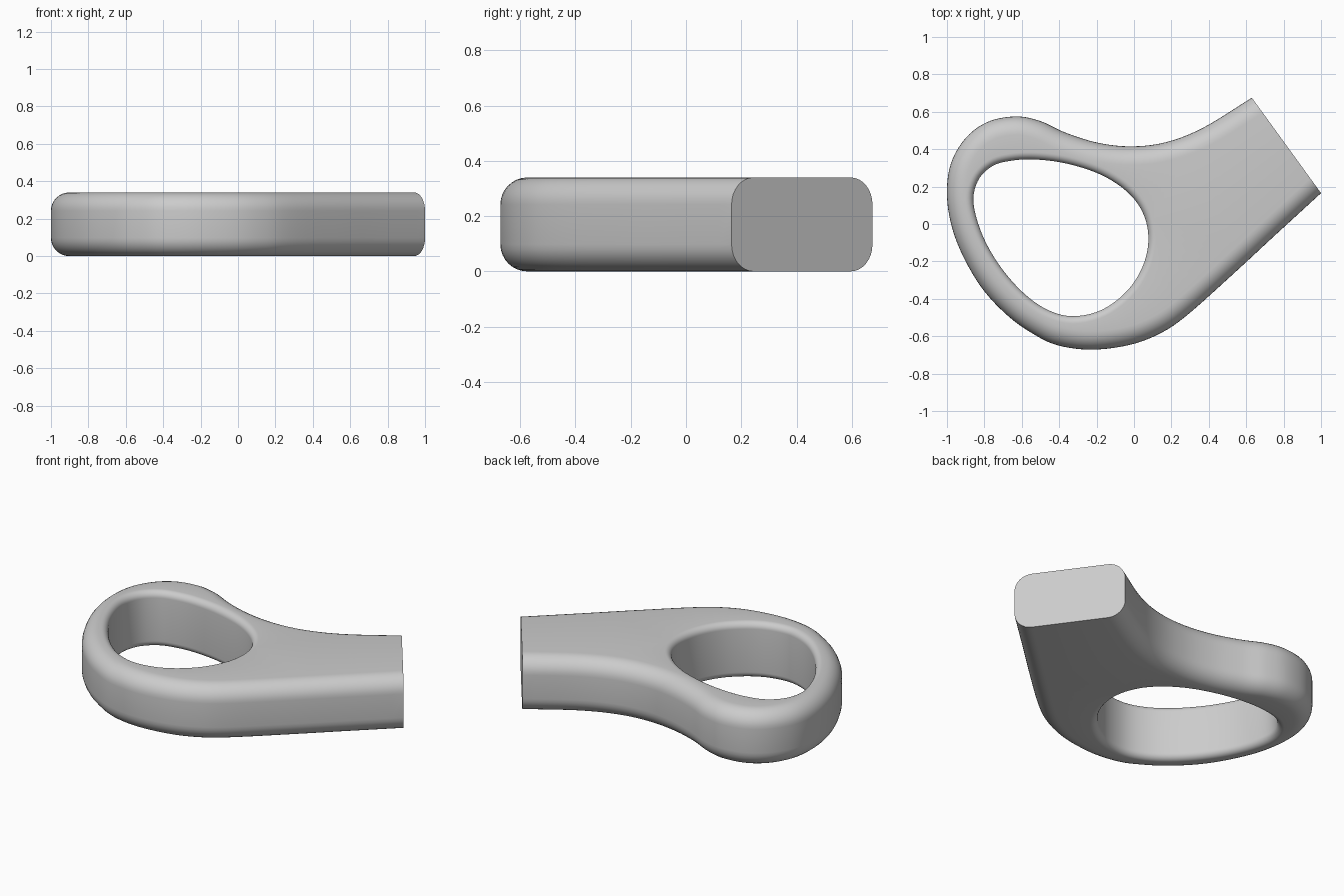
import bpy
import bmesh
import math
from mathutils import Vector

HEIGHT = 0.34
OUTER_RADIUS = 0.098
HOLE_RADIUS = 0.039

cube = bpy.data.objects.get("Cube")
if cube:
    bpy.data.objects.remove(cube, do_unlink=True)

# Outline of the body, clockwise, running past the cut end of the shank
OUTLINE = [(1.25, .395), (1, .165), (.76, -.055), (.52, -.277), (.275, -.495),
           (.13, -.59), (-.03, -.648), (-.23, -.672), (-.41, -.648), (-.54, -.587),
           (-.67, -.495), (-.8, -.36), (-.9, -.2), (-.97, -.03), (-1, .15),
           (-.98, .32), (-.9, .46), (-.78, .547), (-.63, .575), (-.5, .55),
           (-.37, .49), (-.2, .436), (-.02, .415), (.17, .437), (.37, .515),
           (.63, .675), (.9, .842)]

# Egg-shaped opening, clockwise
HOLE = [(.077, -.067), (.053, -.21), (-.03, -.35), (-.17, -.458), (-.33, -.493),
        (-.47, -.455), (-.6, -.36), (-.72, -.22), (-.81, -.06), (-.858, .11),
        (-.835, .23), (-.76, .308), (-.66, .338), (-.53, .345), (-.36, .323),
        (-.18, .265), (-.04, .175), (.045, .065)]


def smooth_curve(points, closed, steps=5):
    """Pass a Catmull-Rom curve through the points."""
    pts = [Vector(p) for p in points]
    n = len(pts)

    def at(i):
        return pts[i % n] if closed else pts[max(0, min(n - 1, i))]

    result = []
    for i in range(n if closed else n - 1):
        a, b, c, d = (at(i + k) for k in (-1, 0, 1, 2))
        for s in range(steps):
            t = s / steps
            result.append(0.5 * (2 * b + (c - a) * t
                                 + (2 * a - 5 * b + 4 * c - d) * t * t
                                 + (3 * b - a - 3 * c + d) * t ** 3))
    return result if closed else result + [pts[-1]]


def offset_left(loop, amount):
    """Move a loop to the left of its direction of travel."""
    moved = []
    for i, p in enumerate(loop):
        along = (loop[(i + 1) % len(loop)] - loop[i - 1]).normalized()
        moved.append(p + Vector((-along.y, along.x)) * amount)
    return moved


def rounded_wall(bm, loop, radius, steps=8):
    """Skin a wall with rounded rims; return its bottom and top edges."""
    quarter = [math.pi / 2 * k / steps for k in range(steps + 1)]
    lower = [(radius * (1 - math.sin(a)), radius * (1 - math.cos(a))) for a in quarter]
    profile = lower + [(d, HEIGHT - z) for d, z in reversed(lower)]
    rings = [[bm.verts.new((p.x, p.y, z)) for p in offset_left(loop, d)]
             for d, z in profile]
    n = len(loop)
    for low, high in zip(rings, rings[1:]):
        for i in range(n):
            j = (i + 1) % n
            bm.faces.new((low[i], low[j], high[j], high[i]))
    return [[bm.edges.get((r[i], r[(i + 1) % n])) for i in range(n)]
            for r in (rings[0], rings[-1])]


# Body walls, the outer one reversed so that its left is the solid side
bm = bmesh.new()
outer_rims = rounded_wall(bm, smooth_curve(OUTLINE, False)[::-1], OUTER_RADIUS)
hole_rims = rounded_wall(bm, smooth_curve(HOLE, True), HOLE_RADIUS)

# Flat top and bottom around the opening
for outer, hole, side in zip(outer_rims, hole_rims, (-1, 1)):
    bmesh.ops.triangle_fill(bm, use_beauty=True, edges=outer + hole, normal=(0, 0, side))

# Cut the shank off square and close the end
corner, other = Vector((1, .165, 0)), Vector((.63, .675, 0))
across = other - corner
cut = bmesh.ops.bisect_plane(bm, geom=bm.verts[:] + bm.edges[:] + bm.faces[:],
                             plane_co=corner, plane_no=(across.y, -across.x, 0),
                             clear_outer=True)
end_edges = [e for e in cut["geom_cut"]
             if isinstance(e, bmesh.types.BMEdge) and e.is_boundary]
bmesh.ops.contextual_create(bm, geom=end_edges)
bmesh.ops.recalc_face_normals(bm, faces=bm.faces[:])

mesh = bpy.data.meshes.new("ring_with_shank")
bm.to_mesh(mesh)
bm.free()
body = bpy.data.objects.new("ring_with_shank", mesh)
bpy.context.collection.objects.link(body)

# Plain grey finish
grey = bpy.data.materials.new("light grey")
grey.use_nodes = True
colour = (0.6, 0.6, 0.6, 1)
grey.diffuse_color = colour
grey.node_tree.nodes["Principled BSDF"].inputs["Base Color"].default_value = colour
mesh.materials.append(grey)

bpy.ops.object.select_all(action="DESELECT")
body.select_set(True)
bpy.context.view_layer.objects.active = body
bpy.ops.object.shade_smooth_by_angle(angle=math.radians(35))
